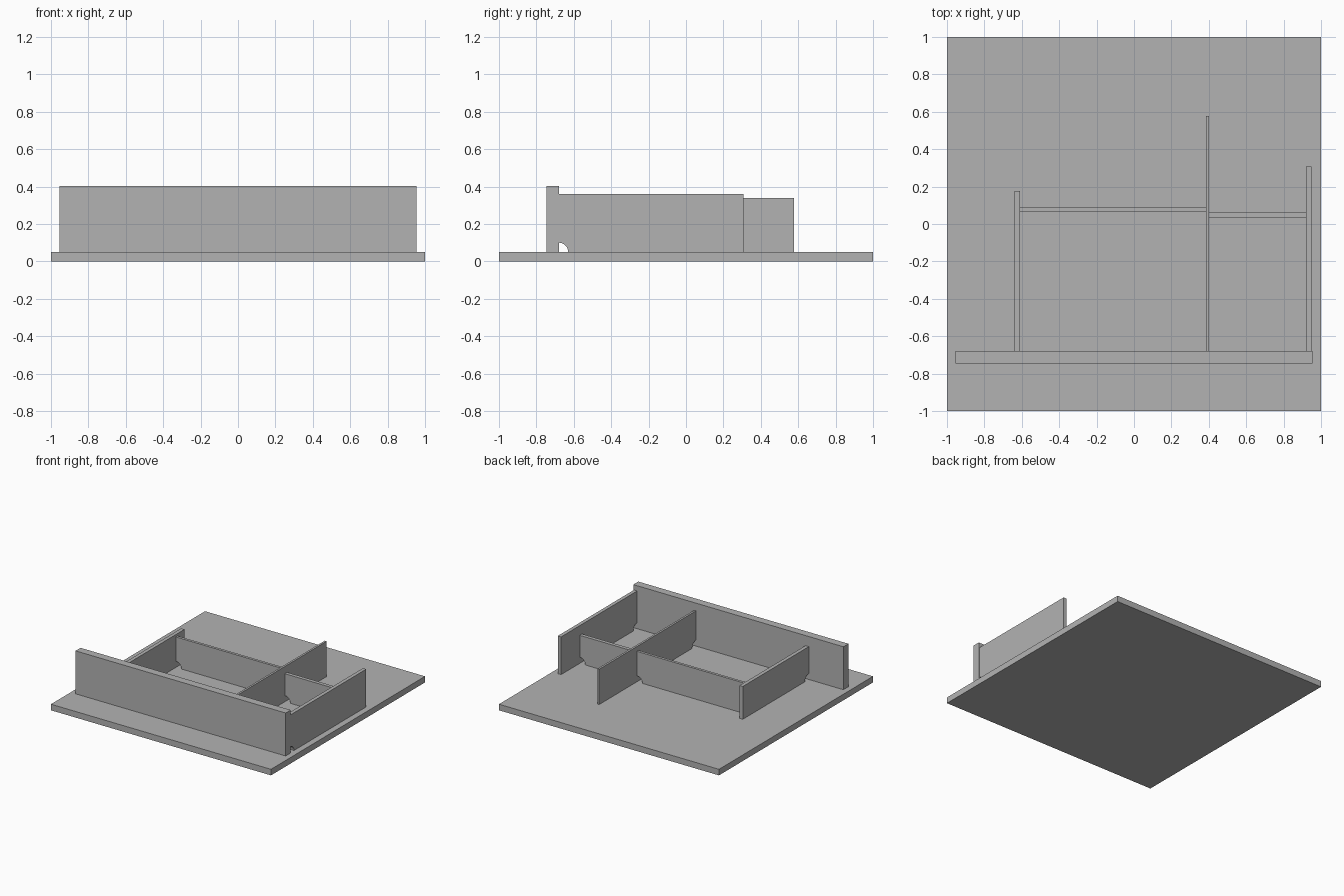
import bpy, math
from mathutils import Matrix

cube = bpy.data.objects.get("Cube")
if cube:
    bpy.data.objects.remove(cube, do_unlink=True)

grey = bpy.data.materials.new("plain grey")
grey.use_nodes = True
grey.diffuse_color = (0.45, 0.45, 0.45, 1)
grey.node_tree.nodes["Principled BSDF"].inputs["Base Color"].default_value = (0.45, 0.45, 0.45, 1)

FLOOR = 0.05   # top of the base plate
STEPS = 8      # segments in each rounded relief


def relief(centre, radius, start, end):
    """Quarter arc that clears the weld corner of a rib."""
    angles = [math.radians(start + (end - start) * i / STEPS) for i in range(STEPS + 1)]
    return [(centre + radius * math.cos(a), FLOOR + radius * math.sin(a)) for a in angles]


def panel(name, profile, low, high, along_x):
    """Extrude a (length, height) profile across its thickness."""
    n = len(profile)
    verts = [(u, t, z) if along_x else (t, u, z) for t in (low, high) for u, z in profile]
    faces = [list(range(n)), list(range(2 * n - 1, n - 1, -1))]
    faces += [[(i + 1) % n, i, i + n, (i + 1) % n + n] for i in range(n)]
    if not along_x:
        faces = [f[::-1] for f in faces]
    mesh = bpy.data.meshes.new(name)
    mesh.from_pydata(verts, [], faces)
    mesh.materials.append(grey)
    obj = bpy.data.objects.new(name, mesh)
    bpy.context.collection.objects.link(obj)


def block(name, x, y, z):
    panel(name, [(x[0], z[0]), (x[1], z[0]), (x[1], z[1]), (x[0], z[1])], *y, True)


def long_rib(name, x, back, top):
    """Front-to-back rib with one relief against the front wall."""
    front = -0.68
    profile = relief(front, 0.05, 90, 0) + [(back, FLOOR), (back, top), (front, top)]
    panel(name, profile, *x, False)


def cross_rib(name, x, y, top):
    """Side-to-side rib with a relief at both lower corners."""
    profile = relief(x[0], 0.05, 90, 0) + relief(x[1], 0.05, 180, 90)
    profile += [(x[1], top), (x[0], top)]
    panel(name, profile, *y, True)


# Base plate and front wall
block("base_plate", (-1, 1), (-1, 1), (0, FLOOR))
block("front_wall", (-0.955, 0.955), (-0.745, -0.68), (FLOOR, 0.403))

# Ribs running back from the wall
long_rib("right_rib", (-0.64, -0.61), 0.177, 0.32)
long_rib("middle_rib", (0.385, 0.402), 0.577, 0.34)
long_rib("left_rib", (0.92, 0.95), 0.308, 0.36)

# Ribs tying them together
cross_rib("wide_cross_rib", (-0.61, 0.385), (0.065, 0.087), 0.30)
cross_rib("narrow_cross_rib", (0.402, 0.92), (0.035, 0.065), 0.28)
